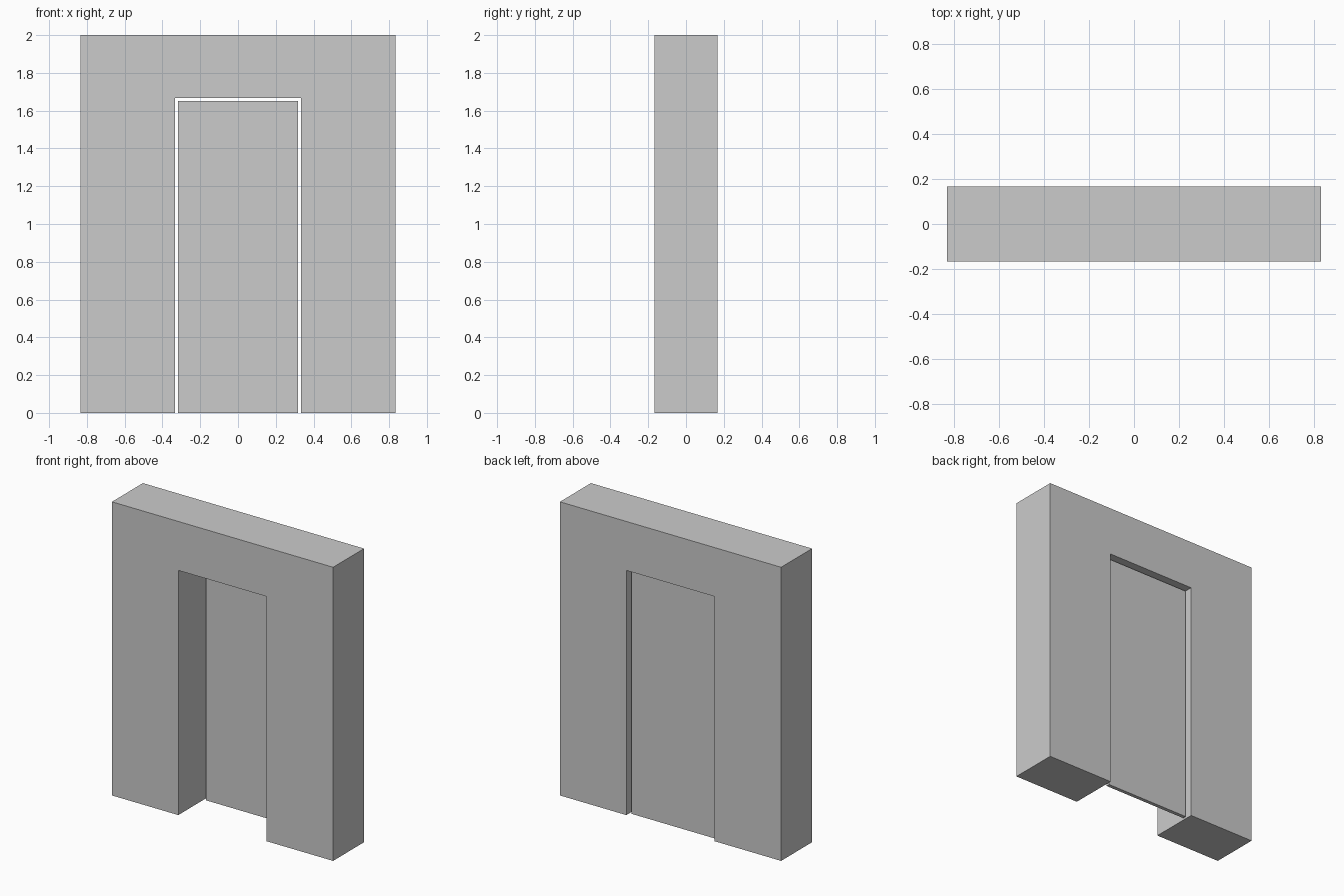
import bpy, bmesh

if "Cube" in bpy.data.objects:
    bpy.data.objects.remove(bpy.data.objects["Cube"])


def extrude_profile(name, profile, y0, y1):
    """Solid made from an (x, z) outline, running from y0 back to y1."""
    mesh = bpy.data.meshes.new(name)
    bm = bmesh.new()
    face = bm.faces.new([bm.verts.new((x, y0, z)) for x, z in profile])
    res = bmesh.ops.extrude_face_region(bm, geom=[face])
    moved = [g for g in res["geom"] if isinstance(g, bmesh.types.BMVert)]
    bmesh.ops.translate(bm, verts=moved, vec=(0, y1 - y0, 0))
    bmesh.ops.recalc_face_normals(bm, faces=bm.faces)
    bm.to_mesh(mesh)
    bm.free()
    obj = bpy.data.objects.new(name, mesh)
    bpy.context.collection.objects.link(obj)
    return obj


W, D, H = 5 / 6, 1 / 6, 2.0      # wall half width, half depth, height
OW, OH = 1 / 3, 5 / 3            # doorway half width, height
GAP = 1 / 60                     # clearance around the door

# Wall with an open doorway
extrude_profile("wall_frame", [
    (-W, 0), (-OW, 0), (-OW, OH), (OW, OH),
    (OW, 0), (W, 0), (W, H), (-W, H)], -D, D)

# Thin door panel set near the back of the opening
dw, dh = OW - GAP, OH - GAP
extrude_profile("door_panel", [(-dw, 0), (dw, 0), (dw, dh), (-dw, dh)],
                0.108, 0.133)
